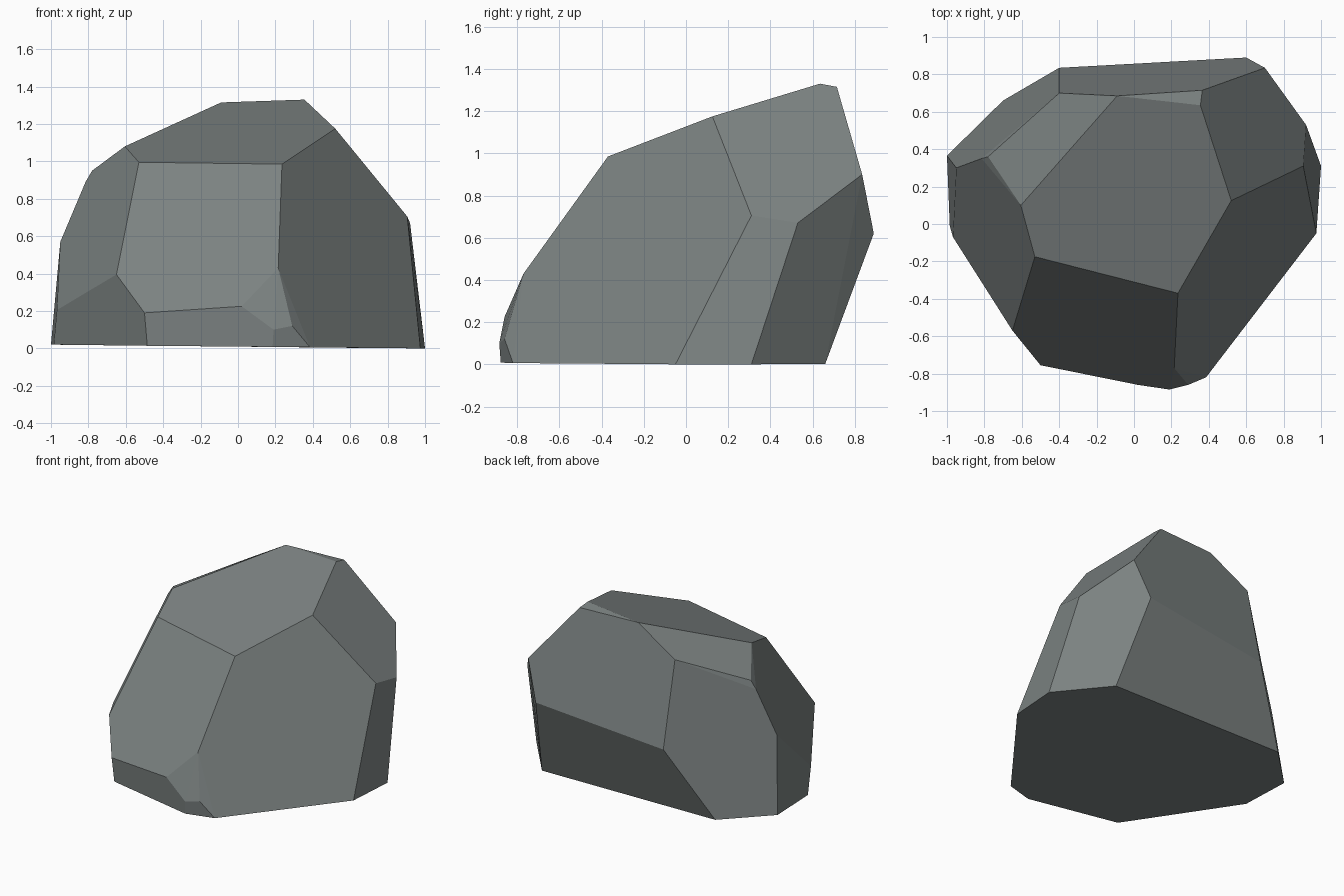
import bpy, bmesh, math

# Corner points of the chipped boulder, grouped by where they sit
crown = [(0.355, 0.635, 1.33), (0.365, 0.715, 1.315), (-0.09, 0.685, 1.315),
         (-0.605, 0.10, 1.08), (-0.53, -0.175, 0.995), (0.235, -0.37, 0.985),
         (0.52, 0.125, 1.175), (-0.40, 0.70, 1.13), (-0.78, 0.36, 0.95)]
sides = [(0.905, 0.31, 0.705), (0.92, 0.53, 0.67), (0.70, 0.835, 0.90),
         (0.60, 0.89, 0.62), (-0.40, 0.835, 0.52), (-0.815, 0.35, 0.89),
         (-0.95, 0.30, 0.57), (-0.968, -0.07, 0.205), (-0.65, -0.57, 0.395),
         (-0.50, -0.755, 0.19), (0.02, -0.86, 0.225), (0.215, -0.77, 0.43),
         (0.29, -0.86, 0.12), (0.19, -0.885, 0.10)]
base = [(-1.0, 0.365, 0.02), (-0.985, -0.01, 0.02), (-0.485, -0.745, 0.014),
        (0.185, -0.878, 0.008), (0.385, -0.82, 0.006), (0.975, -0.05, 0.0),
        (1.0, 0.31, 0.0), (0.71, 0.66, 0.002), (-0.70, 0.66, 0.017)]

# Wrap the corners in a convex skin and merge nearly flat triangles into facets
bm = bmesh.new()
for p in crown + sides + base:
    bm.verts.new(p)
hull = bmesh.ops.convex_hull(bm, input=bm.verts[:])
loose = [v for v in bm.verts if not v.link_faces]
bmesh.ops.delete(bm, geom=loose, context='VERTS')
bmesh.ops.dissolve_limit(bm, angle_limit=math.radians(3),
                         verts=bm.verts[:], edges=bm.edges[:])
bmesh.ops.recalc_face_normals(bm, faces=bm.faces[:])

mesh = bpy.data.meshes.new("boulder")
bm.to_mesh(mesh)
bm.free()

# Single stone colour
stone = bpy.data.materials.new("grey_stone")
stone.diffuse_color = (0.20, 0.224, 0.221, 1.0)
mesh.materials.append(stone)

boulder = bpy.data.objects.new("boulder", mesh)
bpy.context.collection.objects.link(boulder)
